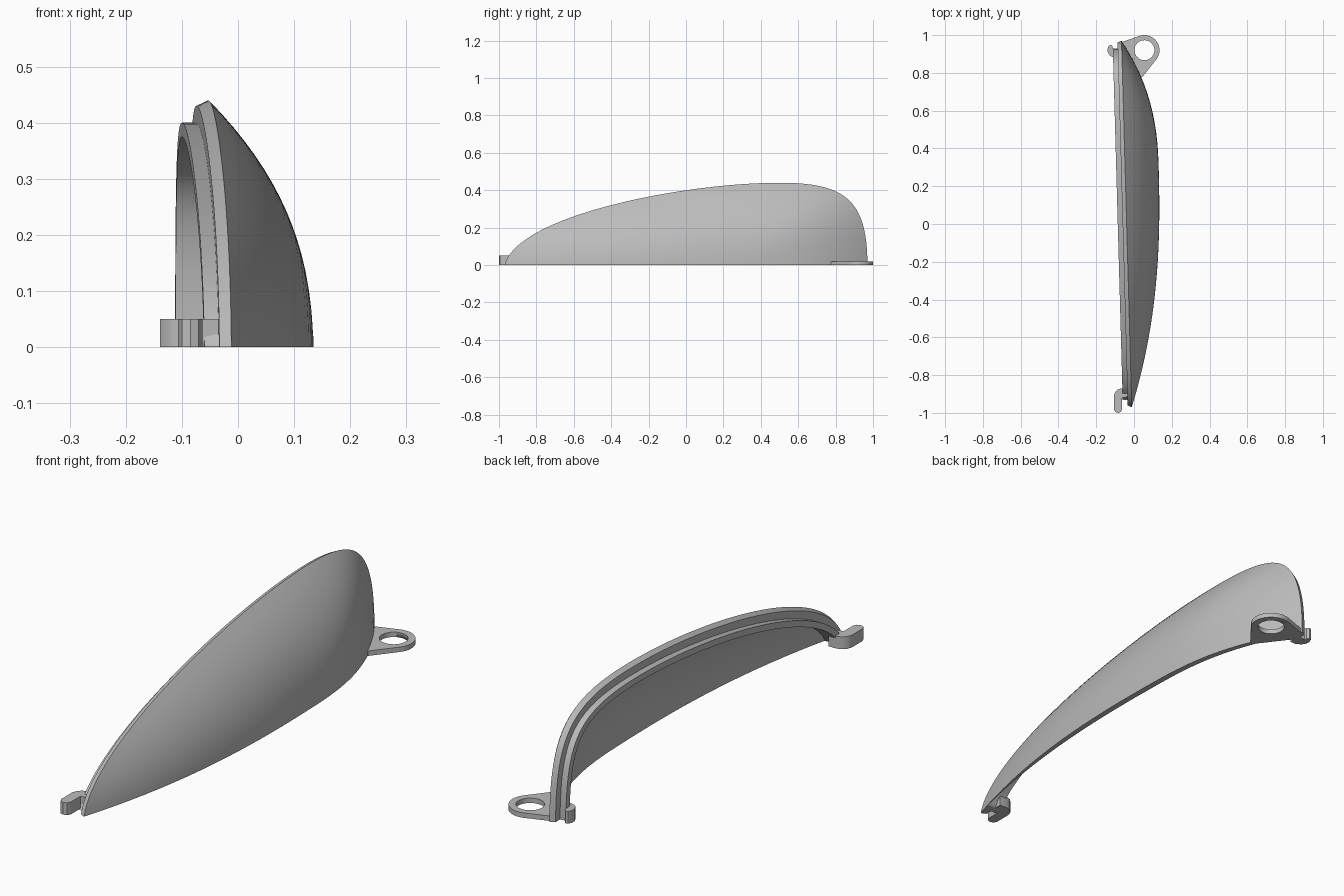
import bpy, bmesh, math
from mathutils import Vector

if "Cube" in bpy.data.objects:
    bpy.data.objects.remove(bpy.data.objects["Cube"])

grey = bpy.data.materials.new("light_grey")
grey.diffuse_color = (0.5, 0.5, 0.5, 1)
grey.use_nodes = True
grey.node_tree.nodes["Principled BSDF"].inputs["Base Color"].default_value = grey.diffuse_color

POLE_Y, POWER = 0.3, 2.4


def finish(name, bm, angle=30):
    bmesh.ops.recalc_face_normals(bm, faces=bm.faces[:])
    me = bpy.data.meshes.new(name)
    bm.to_mesh(me)
    bm.free()
    me.materials.append(grey)
    ob = bpy.data.objects.new(name, me)
    bpy.context.collection.objects.link(ob)
    bpy.ops.object.select_all(action='DESELECT')
    ob.select_set(True)
    bpy.context.view_layer.objects.active = ob
    bpy.ops.object.shade_smooth_by_angle(angle=math.radians(angle))
    return ob


def bezier(p, n):
    for i in range(n):
        t = i / n
        w = ((1-t)**3, 3*t*(1-t)**2, 3*t*t*(1-t), t**3)
        yield Vector((sum(a*q[0] for a, q in zip(w, p)), sum(a*q[1] for a, q in zip(w, p))))


# Side outline of the cover as (y, z): long rise, then a tight rounded back
outline = list(bezier([(-.97, 0), (-.9, .27), (0, .44), (.5, .44)], 44))
outline += list(bezier([(.5, .44), (.85, .44), (.97, .35), (.97, 0)], 36)) + [Vector((.97, 0))]


def inset(d):
    pts = []
    last = len(outline) - 1
    for i, p in enumerate(outline):
        t = (outline[min(i+1, last)] - outline[max(i-1, 0)]).normalized()
        q = p + Vector((t.y, -t.x)) * d
        pts.append(Vector((q.x, 0 if i in (0, last) else max(q.y, 0.001))))
    return pts


def rim_x(y):
    # tilted seating plane of the rim
    return -0.039 - 0.028 * y


# Rings from the outer pole, over the rim and lip, back to the inner pole
rings = []


def dome(edge, base, height, steps):
    for s in steps:
        ring = []
        for p in edge:
            y = POLE_Y + s * (p.x - POLE_Y)
            ring.append((rim_x(y) + base + height * (1 - s**POWER), y, s * p.y))
        rings.append(ring)


def step(d, dx):
    rings.append([(rim_x(p.x) + dx, p.x, p.y) for p in inset(d)])


N = 18
dome(outline, 0, 0.178, [k / N for k in range(1, N + 1)])
step(0.010, -0.021)
step(0.040, -0.021)
step(0.040, -0.047)
step(0.065, -0.047)
dome(inset(0.065), 0.02, 0.133, [k / N for k in range(N, 0, -1)])

# Hollow domed cover with stepped rim
bm = bmesh.new()
verts = [[bm.verts.new(c) for c in ring] for ring in rings]
for a, b in zip(verts, verts[1:]):
    for j in range(len(a) - 1):
        bm.faces.new((a[j], a[j+1], b[j+1], b[j]))
outer = bm.verts.new((rim_x(POLE_Y) + 0.178, POLE_Y, 0))
inner = bm.verts.new((rim_x(POLE_Y) + 0.153, POLE_Y, 0))
for pole, ring in ((outer, verts[0]), (inner, verts[-1])):
    for j in range(len(ring) - 1):
        bm.faces.new((pole, ring[j], ring[j+1]))
bm.faces.new([outer] + [r[0] for r in verts] + [inner] + [r[-1] for r in reversed(verts)])
finish("domed_cover", bm)


def prism(name, pts, height):
    bm = bmesh.new()
    face = bm.faces.new([bm.verts.new((x, y, 0)) for x, y in pts])
    new = bmesh.ops.extrude_face_region(bm, geom=[face])['geom']
    bmesh.ops.translate(bm, vec=(0, 0, height), verts=[v for v in new if isinstance(v, bmesh.types.BMVert)])
    return finish(name, bm)


# Flat eyelet tab: rounded end with a bolt hole
CX, CY, R, HOLE = 0.055, 0.92, 0.08, 0.053
arc = [math.radians(-40 + 150 * k / 24) for k in range(25)]
pts = [(CX + R*math.cos(a), CY + R*math.sin(a)) for a in arc]
tab = prism("eyelet_tab", pts + [(-.068, .962), (-.075, .9), (.02, .775), (.042, .775)], 0.02)
bm = bmesh.new()
bmesh.ops.create_cone(bm, cap_ends=True, segments=40, radius1=HOLE, radius2=HOLE, depth=0.2)
bmesh.ops.translate(bm, vec=(CX, CY, 0), verts=bm.verts[:])
cutter = finish("hole_cutter", bm)
mod = tab.modifiers.new("bolt_hole", 'BOOLEAN')
mod.operation, mod.solver, mod.object = 'DIFFERENCE', 'EXACT', cutter
bpy.context.view_layer.objects.active = tab
bpy.ops.object.modifier_apply(modifier=mod.name)
bpy.data.objects.remove(cutter)

# Small clips at both ends of the lip
prism("front_clip", [(-.03, -.87), (-.066, -.87), (-.085, -.876), (-.1, -.89), (-.107, -.91),
                     (-.107, -.98), (-.1, -.995), (-.085, -1), (-.07, -.995), (-.063, -.98),
                     (-.063, -.92), (-.03, -.915)], 0.05)
prism("back_clip", [(-.08, .88), (-.107, .88), (-.128, .892), (-.139, .91), (-.139, .93),
                    (-.132, .945), (-.122, .948), (-.114, .94), (-.112, .926), (-.08, .92)], 0.05)
